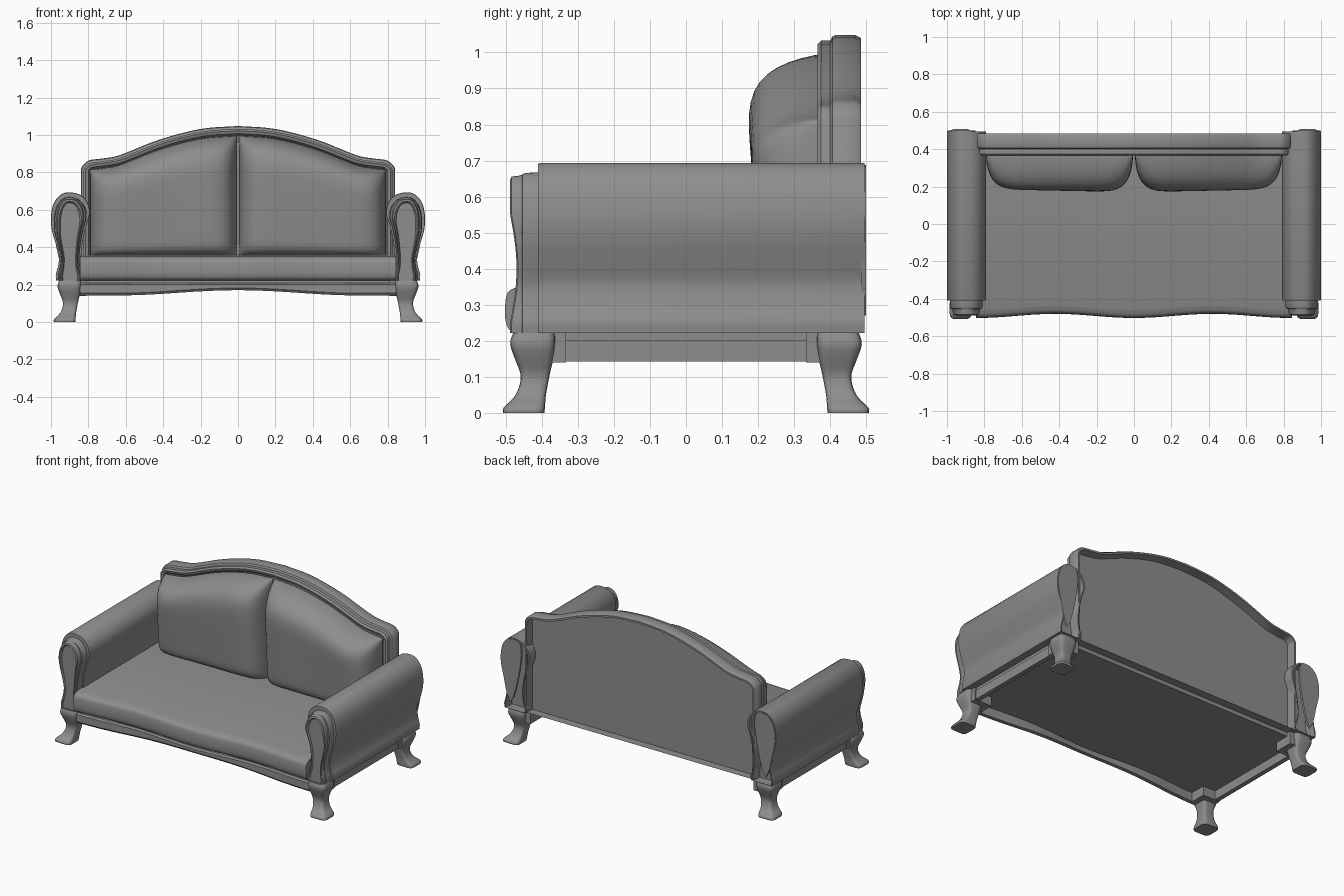
import bpy, bmesh, math
from mathutils import Vector

cube = bpy.data.objects.get("Cube")
if cube:
    bpy.data.objects.remove(cube, do_unlink=True)

grey = bpy.data.materials.new("grey_upholstery")
grey.use_nodes = True
COLOR = (0.27, 0.27, 0.27, 1)
grey.diffuse_color = COLOR
grey.node_tree.nodes["Principled BSDF"].inputs["Base Color"].default_value = COLOR


def finish(name, bm, angle=35):
    """Turn a bmesh into a smooth-shaded object with sharp creases."""
    bmesh.ops.recalc_face_normals(bm, faces=bm.faces)
    for f in bm.faces:
        f.smooth = True
    for e in bm.edges:
        e.smooth = len(e.link_faces) == 2 and e.calc_face_angle(0) < math.radians(angle)
    me = bpy.data.meshes.new(name)
    bm.to_mesh(me)
    bm.free()
    me.materials.append(grey)
    ob = bpy.data.objects.new(name, me)
    bpy.context.collection.objects.link(ob)
    return ob


def loft(name, rings, angle=35):
    """Skin closed rings of points and cap both ends."""
    bm = bmesh.new()
    rows = [[bm.verts.new(p) for p in ring] for ring in rings]
    n = len(rows[0])
    for a, b in zip(rows, rows[1:]):
        for i in range(n):
            j = (i + 1) % n
            bm.faces.new((a[i], a[j], b[j], b[i]))
    bm.faces.new(rows[0])
    bm.faces.new(rows[-1])
    return finish(name, bm, angle)


def spline(pts, steps=5):
    """Smooth open curve through 2D points."""
    p = [Vector(q) for q in pts]
    p = [2 * p[0] - p[1]] + p + [2 * p[-1] - p[-2]]
    out = []
    for a, b, c, d in zip(p, p[1:], p[2:], p[3:]):
        for k in range(steps):
            t = k / steps
            out.append(0.5 * (2 * b + (c - a) * t + (2 * a - 5 * b + 4 * c - d) * t ** 2
                              + (3 * b - a - 3 * c + d) * t ** 3))
    return out + [p[-2]]


def inset(loop, d):
    """Move a clockwise outline inwards by d, keeping its straight base level."""
    out = []
    for i, p in enumerate(loop):
        a = (p - loop[i - 1]).normalized()
        b = (loop[(i + 1) % len(loop)] - p).normalized()
        na, nb = Vector((a.y, -a.x)), Vector((b.y, -b.x))
        out.append(p + (na + nb) * d / max(0.5, 1 + na.dot(nb)))
    out[0].y, out[-1].y = loop[0].y, loop[-1].y
    return out


def box(name, lo, hi):
    xy = [(lo[0], lo[1]), (hi[0], lo[1]), (hi[0], hi[1]), (lo[0], hi[1])]
    return loft(name, [[(x, y, z) for x, y in xy] for z in (lo[2], hi[2])])


# Camel-shaped backrest with stepped rim and recessed rear panel
half = spline([(0.84, 0.82), (0.826, 0.842), (0.793, 0.865), (0.72, 0.875), (0.63, 0.893),
               (0.42, 0.975), (0.2, 1.032), (0, 1.048)])
top = [Vector((-p.x, p.y)) for p in half] + half[-2::-1]
outline = [Vector((-0.84, 0.225))] + top + [Vector((0.84, 0.225))]
steps = [(0.05, 0.385), (0.04, 0.37), (0.025, 0.365), (0.015, 0.375), (0.015, 0.4),
         (0.004, 0.406), (0, 0.415), (0, 0.47), (0.008, 0.485), (0.02, 0.485), (0.026, 0.43)]
loft("backrest", [[(p.x, y, p.y) for p in inset(outline, d)] for d, y in steps])


def back_top(x):
    """Height of the backrest crest at x."""
    for a, b in zip(half, half[1:]):
        if b.x <= x <= a.x:
            return b.y + (a.y - b.y) * (x - b.x) / (a.x - b.x)
    return half[0].y


# Two plump back cushions, fullest near the top
def cushion(name, side):
    bm = bmesh.new()
    n = 28
    grid = []
    for i in range(n + 1):
        a = -math.cos(math.pi * i / n)
        x = 0.398 + 0.393 * a
        ztop = back_top(x) - 0.052
        row = []
        for j in range(n + 1):
            b = -math.cos(math.pi * j / n)
            v = (b + 1) / 2
            puff = (max(0, 1 - a ** 8) ** 0.5) * (max(0, 1 - abs(b) ** (5 if b > 0 else 16)) ** 0.6)
            depth = 0.16 + 0.05 * v - 0.008 * a
            row.append(bm.verts.new((side * x, 0.372 - depth * puff, 0.345 + (ztop - 0.345) * v)))
        grid.append(row)
    for r, s in zip(grid, grid[1:]):
        for j in range(n):
            bm.faces.new((r[j], r[j + 1], s[j + 1], s[j]))
    rim = [e for e in bm.edges if e.is_boundary]
    bmesh.ops.holes_fill(bm, edges=rim)
    finish(name, bm, 60)


# Rolled arms with stepped front panel and hollow back end
arm = spline([(0.972, 0.222), (0.974, 0.255), (0.962, 0.3), (0.957, 0.36), (0.975, 0.42), (0.995, 0.49),
              (1.0, 0.56), (0.985, 0.635), (0.945, 0.683), (0.895, 0.693), (0.84, 0.678),
              (0.802, 0.635), (0.792, 0.58), (0.81, 0.52), (0.828, 0.44), (0.838, 0.35),
              (0.83, 0.29), (0.815, 0.25), (0.82, 0.222)], 4)
arm_steps = [(0.5, 0.88, -0.476), (0.58, 0.9, -0.488), (0.66, 0.92, -0.484), (0.7, 0.925, -0.465),
             (0.72, 0.93, -0.455), (0.79, 0.935, -0.453), (0.83, 0.942, -0.443), (0.84, 0.945, -0.41),
             (0.98, 0.995, -0.41), (1, 1, -0.405), (1, 1, 0.495), (0.9, 0.98, 0.495), (0.86, 0.97, 0.43)]
lobe = spline([(0.93, 0.27), (0.955, 0.33), (0.975, 0.42), (0.992, 0.5), (0.996, 0.57), (0.98, 0.635),
               (0.945, 0.677), (0.895, 0.687), (0.858, 0.668), (0.848, 0.6), (0.86, 0.5),
               (0.885, 0.38), (0.908, 0.3)], 4)


def arm_ring(side, sx, sz, y):
    """Scaled arm section; the front panel has a waist above its foot."""
    pts = []
    for p in arm:
        z = 0.222 + (p.y - 0.222) * sz
        waist = 0.018 * math.sin(math.pi * min(1, max(0, (z - 0.25) / 0.3))) if y < -0.46 else 0
        pts.append((side * (0.9 + (p.x - 0.9) * sx), y + waist, z))
    return pts


# Cabriole legs: inner and outer edge at each height
leg = spline([(0.87, 0.985), (0.868, 0.983), (0.866, 0.953), (0.86, 0.938), (0.854, 0.937),
              (0.846, 0.95), (0.84, 0.965), (0.84, 0.957)], 3)
heights = spline([(0, 0), (0.015, 0), (0.045, 0), (0.08, 0), (0.11, 0),
                  (0.145, 0), (0.19, 0), (0.222, 0)], 3)


def leg_ring(edges, z, sx, sy):
    c, r = (edges.x + edges.y) / 2, (edges.y - edges.x) / 2
    pts = []
    for k in range(20):
        t = 2 * math.pi * (k + 0.5) / 20
        u, v = [math.copysign(abs(q) ** 0.4, q) for q in (math.cos(t), math.sin(t))]
        pts.append((sx * (c + r * u), sy * (c - 0.477 + r * v), z))
    return pts


for word, side in (("left", 1), ("right", -1)):
    cushion(word + "_back_cushion", side)
    loft(word + "_arm", [arm_ring(side, *step) for step in arm_steps])
    loft(word + "_arm_back_cap", [[(side * p.x, y, p.y) for p in lobe] for y in (0.485, 0.499)])
    for end, sy in (("front", -1), ("back", 1)):
        loft(f"{word}_{end}_leg", [leg_ring(e, h.x, side, sy) for e, h in zip(leg, heights)], 50)
        x0, x1 = sorted((side * 0.81, side * 0.935))
        y0, y1 = sorted((sy * 0.333, sy * 0.458))
        box(f"{word}_{end}_corner_block", (x0, y0, 0.14), (x1, y1, 0.222))
    x0, x1 = sorted((side * 0.9, side * 0.93))
    box(word + "_side_rail", (x0, -0.34, 0.142), (x1, 0.34, 0.202))


# Seat with a gently waved, rolled front edge
def front(x):
    return -0.49 - 0.011 * math.cos(math.pi * x / 0.42)


spans = [-0.845 + 1.69 * i / 48 for i in range(49)]
roll = spline([(0.04, 0.222), (0.012, 0.23), (0, 0.258), (0, 0.308), (0.01, 0.338), (0.045, 0.353)], 4)
loft("seat", [[(x, 0.4, 0.222)] + [(x, front(x) + p.x, p.y) for p in roll] + [(x, 0.4, 0.355)]
              for x in spans])


# Arched front apron
def arch(x):
    return 0.142 + 0.028 * (0.5 + 0.5 * math.cos(math.pi * min(1, abs(x) / 0.65)))


loft("front_apron", [[(x, front(x) + 0.065, arch(x)), (x, front(x) + 0.04, arch(x)),
                      (x, front(x) + 0.03, arch(x) + 0.012), (x, front(x) + 0.03, 0.2),
                      (x, front(x) + 0.04, 0.208), (x, front(x) + 0.065, 0.208)] for x in spans])

# Base board under the seat
box("base_board", (-0.925, -0.435, 0.2), (0.925, 0.43, 0.23))
